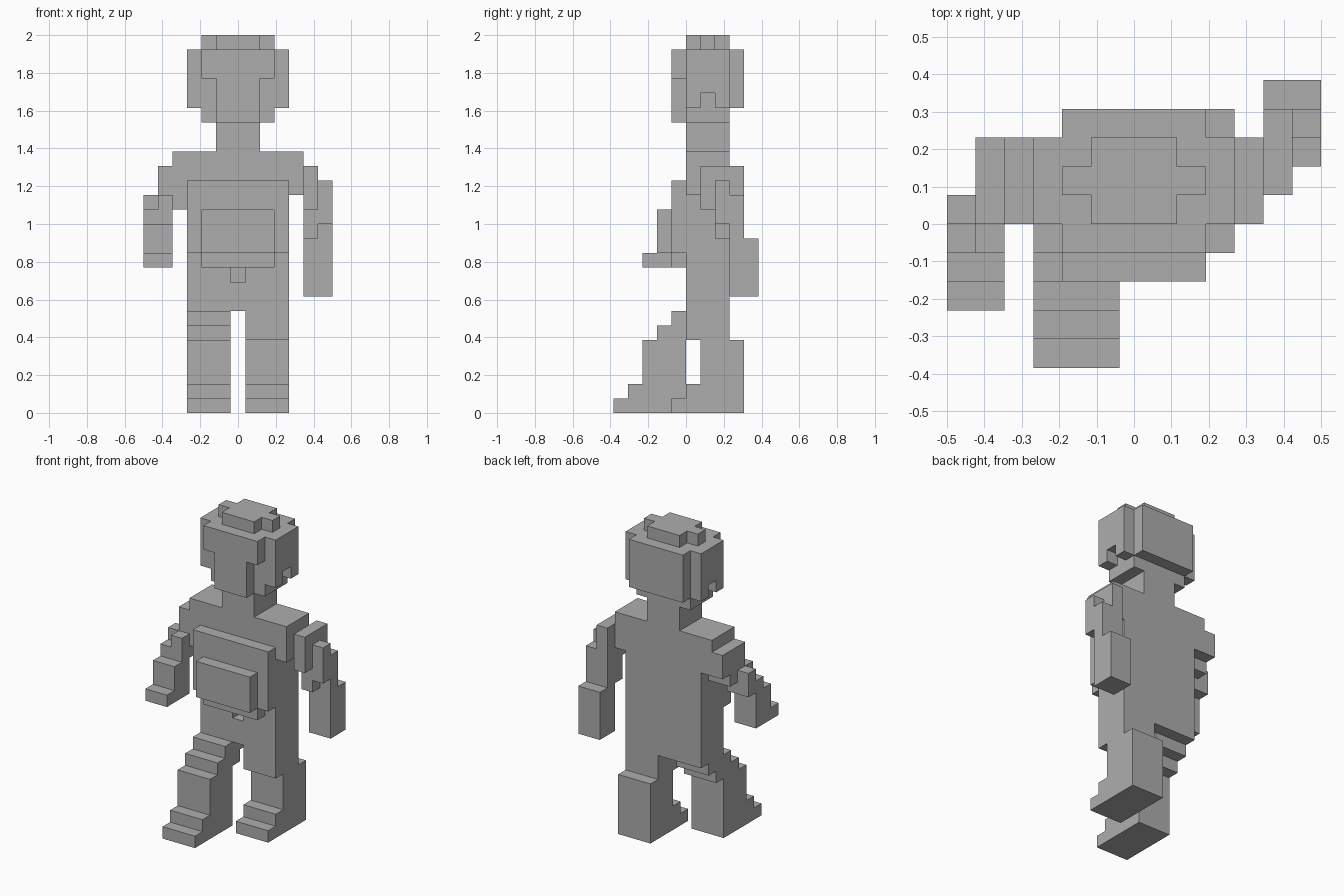
import bpy
import bmesh
from itertools import product
from mathutils import Vector

if "Cube" in bpy.data.objects:
    bpy.data.objects.remove(bpy.data.objects["Cube"], do_unlink=True)

UNIT = 2 / 26                      # edge of one building block
ORIGIN = Vector((6.5, 5, 0))       # block coordinates of the ground centre
parts = {}


def blocks(x, y, z):
    """All unit blocks inside the given x, y and z spans."""
    return set(product(range(*x), range(*y), range(*z)))


def part(name, *boxes, carve=()):
    cells = set().union(*(blocks(*box) for box in boxes))
    for box in carve:
        cells -= blocks(*box)
    parts[name] = cells


# Head: core, side pads with ear recesses, back pad, face plate and crown
part("head",
     ((4, 9), (5, 8), (20, 25)),
     ((3, 10), (5, 8), (21, 25)),
     ((4, 9), (8, 9), (21, 25)),
     carve=[((side, side + 1), (6, 7), (21, 22)) for side in (3, 9)])
part("face",
     ((4, 9), (4, 5), (23, 25)),
     ((5, 8), (4, 5), (20, 23)))
part("crown",
     ((5, 8), (5, 8), (25, 26)),
     ((4, 9), (6, 7), (25, 26)))
part("neck", ((5, 8), (5, 8), (18, 20)))

# Torso with a small front notch, and the stepped belly in front of it
part("torso",
     ((3, 10), (5, 8), (7, 18)),
     carve=[((6, 7), (5, 6), (9, 10))])
part("belly",
     ((3, 10), (4, 5), (11, 16)),
     ((4, 9), (4, 5), (10, 11)),
     ((4, 9), (3, 4), (11, 14)))

# Right arm, swung forward
part("right_shoulder",
     ((2, 3), (5, 8), (15, 18)),
     ((2, 3), (5, 7), (14, 15)))
part("right_upper_arm",
     ((1, 2), (5, 8), (15, 17)),
     ((1, 2), (4, 7), (14, 15)),
     ((0, 1), (5, 6), (14, 15)))
part("right_forearm",
     ((0, 2), (4, 6), (13, 14)),
     ((0, 2), (3, 5), (11, 13)))
part("right_hand", ((0, 2), (2, 5), (10, 11)))

# Left arm, swung back
part("left_shoulder", ((10, 11), (5, 8), (15, 18)))
part("left_upper_arm",
     ((11, 12), (6, 9), (14, 17)),
     ((11, 12), (7, 9), (12, 14)),
     ((12, 13), (7, 8), (13, 16)),
     ((12, 13), (8, 9), (12, 15)))
part("left_hand", ((11, 13), (8, 10), (8, 12)))

# Right leg, stepping forward
part("right_thigh",
     ((3, 6), (4, 7), (6, 7)),
     ((3, 6), (3, 6), (5, 6)))
part("right_shin", ((3, 6), (2, 5), (2, 5)))
part("right_foot",
     ((3, 6), (1, 5), (1, 2)),
     ((3, 6), (0, 5), (0, 1)))

# Left leg, trailing
part("left_thigh", ((7, 10), (5, 8), (5, 7)))
part("left_shin", ((7, 10), (6, 9), (2, 5)))
part("left_foot",
     ((7, 10), (5, 9), (1, 2)),
     ((7, 10), (4, 9), (0, 1)))

# Single grey material
grey = bpy.data.materials.new("plain grey")
grey.use_nodes = True
grey.diffuse_color = (0.42, 0.42, 0.42, 1)
shader = next(n for n in grey.node_tree.nodes if n.type == "BSDF_PRINCIPLED")
shader.inputs["Base Color"].default_value = grey.diffuse_color

solid = set().union(*parts.values())


def build(name, cells):
    """Skin the outer sides of a part's blocks and merge flat areas."""
    bm = bmesh.new()
    for cell in sorted(cells):
        centre = Vector(cell) + Vector((0.5, 0.5, 0.5))
        for axis, sign in product(range(3), (-1, 1)):
            normal = Vector((0, 0, 0))
            normal[axis] = sign
            if tuple(int(c) for c in Vector(cell) + normal) in solid:
                continue
            u = Vector((0, 0, 0))
            u[(axis + 1) % 3] = 0.5
            v = normal.cross(u)
            middle = centre + normal / 2 - ORIGIN
            corners = (-u - v, u - v, u + v, v - u)
            bm.faces.new([bm.verts.new((middle + c) * UNIT) for c in corners])
    bmesh.ops.remove_doubles(bm, verts=bm.verts, dist=UNIT / 100)
    bmesh.ops.dissolve_limit(bm, angle_limit=0.01, verts=bm.verts, edges=bm.edges)
    mesh = bpy.data.meshes.new(name)
    bm.to_mesh(mesh)
    bm.free()
    mesh.materials.append(grey)
    bpy.context.collection.objects.link(bpy.data.objects.new(name, mesh))


for part_name, part_cells in parts.items():
    build(part_name, part_cells)
